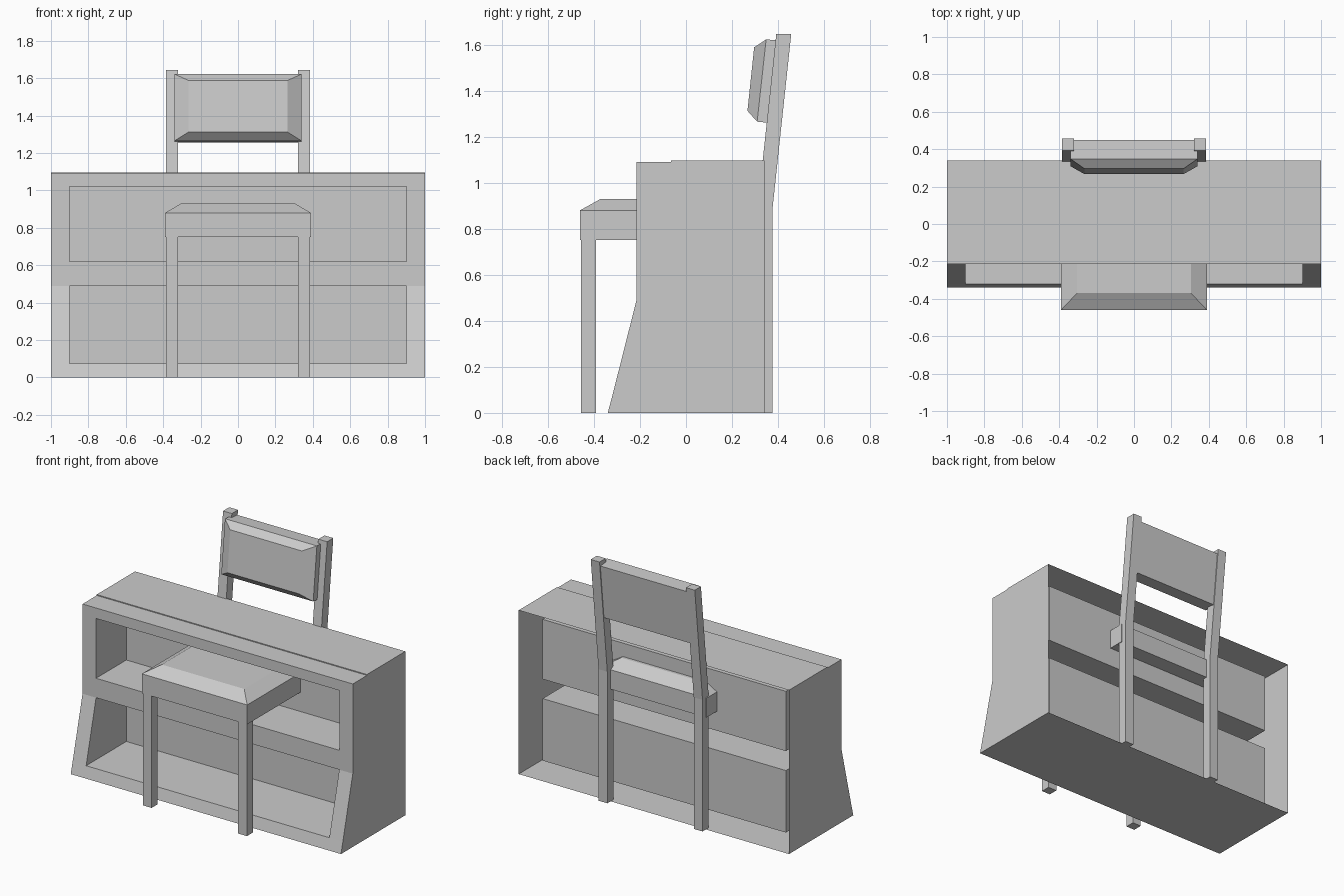
import bpy, bmesh

if "Cube" in bpy.data.objects:
    bpy.data.objects.remove(bpy.data.objects["Cube"])


def make_object(name, bm, fix=True):
    bmesh.ops.remove_doubles(bm, verts=bm.verts, dist=0.0005)
    if fix:
        bmesh.ops.recalc_face_normals(bm, faces=bm.faces)
    mesh = bpy.data.meshes.new(name)
    bm.to_mesh(mesh)
    bm.free()
    obj = bpy.data.objects.new(name, mesh)
    bpy.context.collection.objects.link(obj)
    return obj


def face(bm, pts):
    bm.faces.new([bm.verts.new(p) for p in pts])


def loft(name, rings):
    """Closed solid through a list of matching point rings."""
    bm = bmesh.new()
    vs = [[bm.verts.new(p) for p in r] for r in rings]
    n = len(vs[0])
    for a, b in zip(vs, vs[1:]):
        for i in range(n):
            j = (i + 1) % n
            bm.faces.new((a[i], a[j], b[j], b[i]))
    bm.faces.new(vs[0][::-1])
    bm.faces.new(vs[-1])
    return make_object(name, bm)


def rect(x0, x1, y0, y1, z):
    return [(x0, y0, z), (x1, y0, z), (x1, y1, z), (x0, y1, z)]


def rest_ring(hx, bottom, top):
    """Upright rectangle; bottom and top are (y, z)."""
    return [(-hx, *bottom), (hx, *bottom), (hx, *top), (-hx, *top)]


# Cabinet shell: thin sheets, open at the back
front = [(-0.34, 0), (-0.32, 0.075), (-0.215, 0.49),
         (-0.215, 0.62), (-0.215, 1.02), (-0.215, 1.09)]
top = [(-0.065, 1.09), (-0.065, 1.096), (0.34, 1.096)]
xs = [-1, -0.9, 0.9, 1]
panel_y = 0.105
bm = bmesh.new()
for k, (a, b) in enumerate(zip(front, front[1:])):
    for i, (x0, x1) in enumerate(zip(xs, xs[1:])):
        if i == 1 and k in (1, 3):
            # Recessed compartment walls
            fr = rest_ring(0.9, a, b)
            bk = rest_ring(0.9, (panel_y, a[1]), (panel_y, b[1]))
            for m in range(4):
                n = (m + 1) % 4
                face(bm, [fr[m], fr[n], bk[n], bk[m]])
        else:
            face(bm, [(x0, *a), (x1, *a), (x1, *b), (x0, *b)])
outline = front[-1:] + top
for a, b in zip(outline, outline[1:]):
    face(bm, [(-1, *a), (1, *a), (1, *b), (-1, *b)])
face(bm, rect(-1, 1, -0.34, 0.34, 0))
for x in (-1, 1):
    face(bm, [(x, *p) for p in front + top + [(0.34, 0)]])
make_object("cabinet", bm)

# Thick back boards closing each compartment
for name, z0, z1 in (("lower_back_board", 0.075, 0.49), ("upper_back_board", 0.62, 1.02)):
    loft(name, [rect(-0.9, 0.9, panel_y, 0.23, z) for z in (z0, z1)])

# Chair seat with bevelled top
loft("seat", [rect(-0.39, 0.39, -0.46, 0.34, 0.75),
              rect(-0.39, 0.39, -0.46, 0.34, 0.88),
              rect(-0.305, 0.305, -0.37, 0.25, 0.93)])

# Chair legs; the rear pair lean back above the seat
for side, x0, x1 in (("left", -0.385, -0.32), ("right", 0.32, 0.385)):
    loft("front_leg_" + side, [rect(x0, x1, -0.456, -0.392, z) for z in (0, 0.76)])
    loft("back_leg_" + side, [rect(x0, x1, y, y + 0.065, z)
                              for y, z in ((0.31, 0), (0.31, 0.88), (0.392, 1.645))])

# Padded backrest
loft("backrest", [rest_ring(0.34, (0.41, 1.255), (0.448, 1.615)),
                  rest_ring(0.34, (0.309, 1.265), (0.348, 1.622)),
                  rest_ring(0.265, (0.267, 1.312), (0.296, 1.588))])
